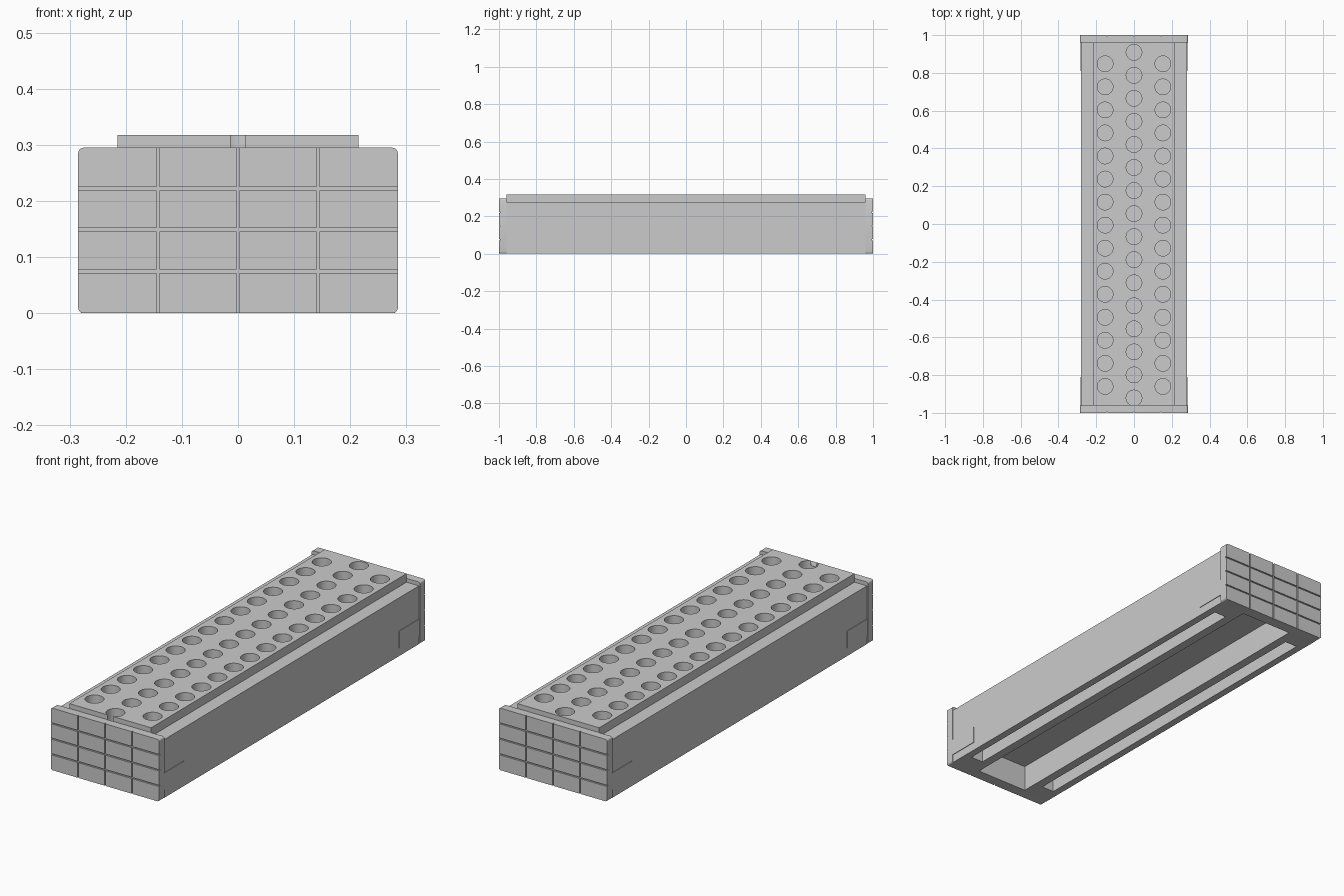
import bpy, bmesh
from mathutils import Matrix, Vector

if "Cube" in bpy.data.objects:
    bpy.data.objects.remove(bpy.data.objects["Cube"])


def make_object(name, bm):
    mesh = bpy.data.meshes.new(name)
    bmesh.ops.recalc_face_normals(bm, faces=bm.faces[:])
    bm.to_mesh(mesh)
    bm.free()
    ob = bpy.data.objects.new(name, mesh)
    bpy.context.collection.objects.link(ob)
    return ob


def add_box(bm, x0, x1, y0, y1, z0, z1):
    centre = Vector(((x0 + x1) / 2, (y0 + y1) / 2, (z0 + z1) / 2))
    size = Matrix.Diagonal((x1 - x0, y1 - y0, z1 - z0, 1))
    bmesh.ops.create_cube(bm, size=1, matrix=Matrix.Translation(centre) @ size)


def boxes(name, *dims):
    bm = bmesh.new()
    for d in dims:
        add_box(bm, *d)
    return make_object(name, bm)


def cut(ob, cutter):
    mod = ob.modifiers.new("cut", 'BOOLEAN')
    mod.operation = 'DIFFERENCE'
    mod.solver = 'EXACT'
    mod.object = cutter
    bpy.context.view_layer.objects.active = ob
    bpy.ops.object.modifier_apply(modifier=mod.name)


def smooth(ob):
    bpy.ops.object.select_all(action='DESELECT')
    ob.select_set(True)
    bpy.context.view_layer.objects.active = ob
    bpy.ops.object.shade_smooth_by_angle(angle=0.6)


# Main body and raised top deck
body = boxes("body", (-0.28, 0.28, -0.96, 0.96, 0, 0.277))
deck = boxes("top_deck", (-0.215, 0.215, -0.96, 0.96, 0.277, 0.318))

# Underside: central cavity and two side slots
cavity = boxes("cavity_cutter",
               (-0.137, 0.137, -0.945, 0.945, -0.1, 0.125),
               (-0.245, -0.18, -0.87, 0.87, -0.1, 0.125),
               (0.18, 0.245, -0.87, 0.87, -0.1, 0.125))
cut(body, cavity)

# Three staggered rows of round blind holes
bm = bmesh.new()
step = 0.122
rows = [(0, 0.909, 16), (-0.153, 0.848, 15), (0.153, 0.848, 15)]
for x, y0, count in rows:
    for i in range(count):
        bmesh.ops.create_cone(bm, cap_ends=True, segments=32, radius1=0.0415,
                              radius2=0.0415, depth=0.2,
                              matrix=Matrix.Translation((x, y0 - i * step, 0.29)))
holes = make_object("hole_cutter", bm)
for ob in (body, deck):
    cut(ob, holes)
    smooth(ob)

# End plates with rounded corners and a 4 x 4 grid of grooves
for name, s in (("front_plate", -1), ("back_plate", 1)):
    bm = bmesh.new()
    y0, y1 = sorted((s * 0.96, s * 1.0))
    add_box(bm, -0.285, 0.285, y0, y1, 0, 0.295)
    long_edges = [e for e in bm.edges
                  if abs(e.verts[0].co.y - e.verts[1].co.y) > 0.01]
    bmesh.ops.bevel(bm, geom=long_edges, offset=0.01, segments=4,
                    profile=0.5, affect='EDGES')
    plate = make_object(name, bm)
    g0, g1 = sorted((s * 0.994, s * 1.05))
    upright = boxes("upright_groove_cutter",
                    *[(x - 0.003, x + 0.003, g0, g1, -0.1, 0.4)
                      for x in (-0.1425, 0, 0.1425)])
    level = boxes("level_groove_cutter",
                  *[(-0.4, 0.4, g0, g1, z - 0.003, z + 0.003)
                    for z in (0.075, 0.149, 0.222)])
    for cutter in (upright, level):
        cut(plate, cutter)
        bpy.data.objects.remove(cutter)
    smooth(plate)

# Thin clip pads low on the sides, near each corner
for sx in (-1, 1):
    for sy in (-1, 1):
        x = sorted((sx * 0.275, sx * 0.283))
        y = sorted((sy * 0.81, sy * 0.97))
        side = "right" if sx > 0 else "left"
        end = "back" if sy > 0 else "front"
        boxes(f"clip_pad_{end}_{side}", (*x, *y, 0.04, 0.12))

for cutter in (cavity, holes):
    bpy.data.objects.remove(cutter)
